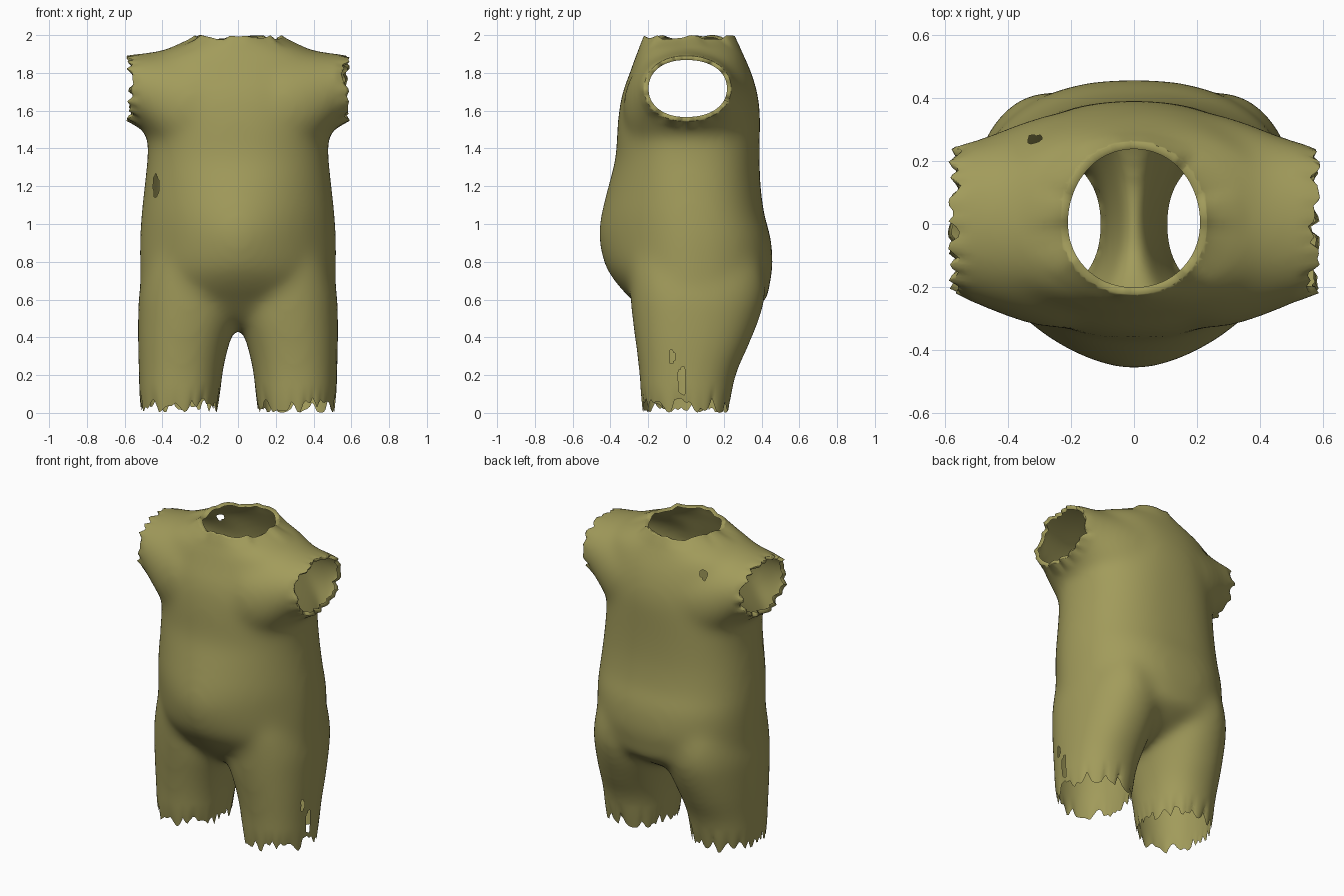
import bpy, bmesh, math, random
from mathutils import Vector

if "Cube" in bpy.data.objects:
    bpy.data.objects.remove(bpy.data.objects["Cube"])

random.seed(4)
SIDES = 56


def catmull(rows, steps=5):
    """Smoothly interpolate between rows of section values."""
    out = []
    for i in range(len(rows) - 1):
        p = [rows[max(0, min(len(rows) - 1, i + k))] for k in (-1, 0, 1, 2)]
        for s in range(steps):
            t = s / steps
            out.append([0.5 * (2 * b + (c - a) * t + (2 * a - 5 * b + 4 * c - d) * t * t
                               + (3 * b - a - 3 * c + d) * t ** 3) for a, b, c, d in zip(*p)])
    return out + [list(rows[-1])]


def loft(bm, rows, place):
    """Closed tube of rounded sections: t, a0, a1, front, back, front power, back power."""
    rings = []
    for t, a0, a1, f, b, nf, nb in catmull(rows):
        ring = []
        for k in range(SIDES):
            c, s = math.cos(math.tau * k / SIDES), math.sin(math.tau * k / SIDES)
            n = nf if s < 0 else nb
            mid = 0.0 if f * b < 0 else (f + b) / 2
            u = (a0 + a1) / 2 + (a1 - a0) / 2 * math.copysign(abs(c) ** (2 / n), c)
            v = mid + (mid - f if s < 0 else b - mid) * math.copysign(abs(s) ** (2 / n), s)
            ring.append(bm.verts.new(place(u, v, t)))
        rings.append(ring)
    faces = [bm.faces.new(rings[0]), bm.faces.new(rings[-1])]
    for r, q in zip(rings, rings[1:]):
        for k in range(SIDES):
            j = (k + 1) % SIDES
            faces.append(bm.faces.new((r[k], r[j], q[j], q[k])))
    bmesh.ops.recalc_face_normals(bm, faces=faces)


bm = bmesh.new()

# Torso: z, half width, front, back, front power, back power
torso = [(.45, .06, -.10, .14, 2, 2), (.51, .26, -.20, .30, 2, 2.1), (.60, .46, -.29, .425, 1.8, 2.2),
         (.68, .515, -.365, .442, 1.75, 2.3), (.78, .52, -.43, .46, 1.7, 2.35),
         (.93, .52, -.463, .448, 1.65, 2.4), (1.05, .512, -.450, .415, 1.75, 2.4),
         (1.20, .496, -.412, .395, 1.9, 2.4), (1.35, .48, -.374, .39, 2.1, 2.4),
         (1.50, .478, -.364, .392, 2.2, 2.3), (1.60, .485, -.355, .392, 2.2, 2.2),
         (1.70, .49, -.335, .377, 2.2, 2.2), (1.80, .49, -.298, .347, 2.2, 2.2),
         (1.88, .46, -.270, .312, 2.2, 2.2), (1.93, .37, -.25, .29, 2, 2),
         (1.97, .27, -.238, .274, 2, 2), (2.01, .21, -.228, .265, 2, 2),
         (2.15, .20, -.22, .253, 2, 2)]
loft(bm, [(z, -w, w, f, b, p, q) for z, w, f, b, p, q in torso], lambda u, v, t: (u, v, t))

# Legs: z, inner x, outer x, front, back
legs = [(-.15, .11, .52, -.225, .215), (0, .10, .522, -.236, .226), (.2, .082, .526, -.248, .265),
        (.35, .05, .53, -.265, .33), (.5, .005, .53, -.285, .39), (.62, 0, .525, -.295, .42),
        (.75, .04, .50, -.30, .41), (.9, .10, .46, -.29, .36)]
# Sleeves: x, low z, high z, front, back
sleeves = [(.22, 1.30, 1.935, -.335, .36), (.32, 1.32, 1.925, -.322, .335), (.40, 1.375, 1.918, -.297, .306),
           (.47, 1.45, 1.908, -.27, .28), (.52, 1.506, 1.902, -.25, .265), (.59, 1.548, 1.896, -.226, .246),
           (.75, 1.565, 1.885, -.214, .234)]
for s in (1, -1):
    loft(bm, [(*r, 2.2, 2.2) for r in legs], lambda u, v, t: (s * u, v, t))
    loft(bm, [(*r, 2.1, 2.1) for r in sleeves], lambda u, v, t: (s * t, v, u))

me = bpy.data.meshes.new("torn_suit")
bm.to_mesh(me)
bm.free()
suit = bpy.data.objects.new("torn_suit", me)
bpy.context.collection.objects.link(suit)

# Fuse all tubes into one skin and relax the joins
rm = suit.modifiers.new("fuse", 'REMESH')
rm.mode, rm.voxel_size = 'VOXEL', 0.018
sm = suit.modifiers.new("relax", 'SMOOTH')
sm.factor, sm.iterations = 0.5, 50
dg = bpy.context.evaluated_depsgraph_get()
fused = bpy.data.meshes.new_from_object(suit.evaluated_get(dg), depsgraph=dg)
suit.modifiers.clear()
suit.data = fused
bm = bmesh.new()
bm.from_mesh(fused)


def open_end(centre, normal, depth, reach, lip, select, teeth):
    """Cut an end open, fray it along its axis and roll a lip inward."""
    centre, normal = Vector(centre), Vector(normal)
    part = [f for f in bm.faces if select(f.calc_center_median())]
    geom = set(part) | {e for f in part for e in f.edges} | {v for f in part for v in f.verts}
    bmesh.ops.bisect_plane(bm, geom=list(geom), plane_co=centre - normal * depth * .5,
                           plane_no=normal, clear_outer=True)
    table = [random.random() ** 1.3 for _ in range(teeth)]
    table[3], table[teeth // 2], table[-4] = 0, 0, 0
    side = Vector((0, 1, 0))
    other = normal.cross(side)
    for v in bm.verts:
        d = v.co - centre
        h = -d.dot(normal)
        if h < reach and select(v.co):
            a = (math.atan2(d.dot(side), d.dot(other)) / math.tau % 1) * teeth
            i = int(a) % teeth
            jag = table[i] + (table[(i + 1) % teeth] - table[i]) * (a - int(a))
            w = min(1, (reach - h) / (reach - depth * .5))
            v.co += normal * depth * (.5 - jag) * w
            v.co -= (d + normal * h) * .03 * w * w
    if lip:
        rim = [e for e in bm.edges if e.is_boundary and select(e.verts[0].co)
               and -(e.verts[0].co - centre).dot(normal) < depth * 1.5]
        new = bmesh.ops.extrude_edge_only(bm, edges=rim)["geom"]
        for v in (g for g in new if isinstance(g, bmesh.types.BMVert)):
            d = v.co - centre
            flat = d - normal * d.dot(normal)
            v.co -= flat.normalized() * lip + normal * .012


# Neck, sleeve and leg openings
open_end((0, .02, 2.0), (0, 0, 1), .026, .07, .022, lambda c: c.z > 1.9 and abs(c.x) < .4, 40)
for s in (1, -1):
    open_end((s * .592, .01, 1.725), (s, 0, 0), .045, .08, .022,
             lambda c: s * c.x > .45 and c.z > 1.4, 46)
    open_end((s * .31, 0, 0), (0, 0, -1), .085, .16, 0,
             lambda c: s * c.x > 0 and c.z < .4, 64)

# Small tears: centre and radii
tears = [((-.435, -.22, 1.20), (.014, .2, .06)), ((.52, -.075, .30), (.1, .014, .035)),
         ((.52, -.02, .17), (.1, .02, .075)), ((-.32, .27, 1.82), (.02, .015, .12))]
holes = [f for f in bm.faces if any(
    sum(((p - q) / r) ** 2 for p, q, r in zip(f.calc_center_median(), c, rad)) < 1
    for c, rad in tears)]
rims = {v for f in holes for v in f.verts}
bmesh.ops.delete(bm, geom=holes, context='FACES')
bmesh.ops.smooth_vert(bm, verts=[v for v in rims if v.is_valid], factor=.4,
                      use_axis_x=True, use_axis_y=True, use_axis_z=True)
bmesh.ops.recalc_face_normals(bm, faces=bm.faces)
for f in bm.faces:
    f.smooth = True
    f.material_index = 0
bm.to_mesh(fused)
bm.free()

# Olive cloth
olive = bpy.data.materials.new("olive_cloth")
olive.diffuse_color = (.36, .33, .105, 1)
olive.use_nodes = True
olive.node_tree.nodes["Principled BSDF"].inputs["Base Color"].default_value = olive.diffuse_color
fused.materials.clear()
fused.materials.append(olive)
